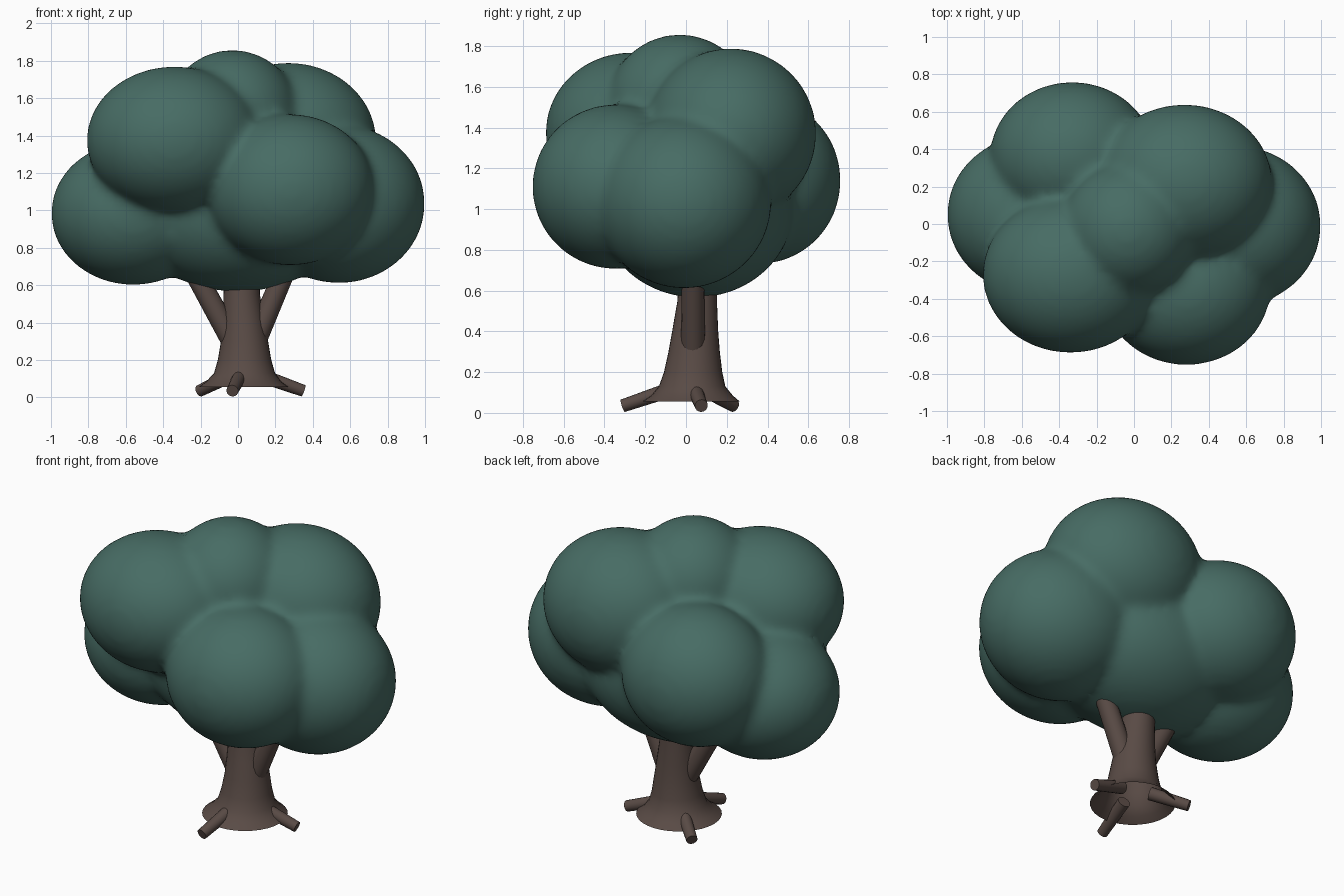
import bpy, bmesh, math
from mathutils import Vector, Matrix

cube = bpy.data.objects.get("Cube")
if cube:
    bpy.data.objects.remove(cube, do_unlink=True)


def material(name, rgb):
    m = bpy.data.materials.new(name)
    m.use_nodes = True
    m.diffuse_color = (*rgb, 1)
    bsdf = m.node_tree.nodes["Principled BSDF"]
    bsdf.inputs["Base Color"].default_value = (*rgb, 1)
    bsdf.inputs["Roughness"].default_value = 0.9
    return m


leaf_green = material("leaf green", (0.063, 0.15, 0.128))
bark_brown = material("bark brown", (0.1, 0.07, 0.06))


def add_object(name, bm, mat):
    me = bpy.data.meshes.new(name)
    bm.to_mesh(me)
    bm.free()
    me.materials.append(mat)
    ob = bpy.data.objects.new(name, me)
    bpy.context.collection.objects.link(ob)
    return ob


def tube(name, rings, axis, sides, cap=True):
    """Skin circles (x, y, z, radius) set square to the axis."""
    bm = bmesh.new()
    turn = Vector(axis).to_track_quat('Z', 'Y')
    loops = []
    for x, y, z, r in rings:
        loop = []
        for i in range(sides):
            a = math.tau * i / sides
            offset = turn @ Vector((r * math.cos(a), r * math.sin(a), 0))
            loop.append(bm.verts.new(Vector((x, y, z)) + offset))
        loops.append(loop)
    for low, high in zip(loops, loops[1:]):
        for i in range(sides):
            j = (i + 1) % sides
            bm.faces.new((low[i], low[j], high[j], high[i]))
    if cap:
        bm.faces.new(loops[0][::-1])
        bm.faces.new(loops[-1])
    ob = add_object(name, bm, bark_brown)
    bpy.ops.object.select_all(action='DESELECT')
    ob.select_set(True)
    bpy.context.view_layer.objects.active = ob
    bpy.ops.object.shade_smooth_by_angle(angle=math.radians(40))
    return ob


def limb(name, start, end, r0, r1):
    axis = Vector(end) - Vector(start)
    return tube(name, [(*start, r0), (*end, r1)], axis, 16)


# Flared trunk, hollow underneath
tube("trunk", [
    (0.03, 0.025, 0.055, 0.24),
    (0.03, 0.03, 0.085, 0.2),
    (0.035, 0.03, 0.13, 0.163),
    (0.035, 0.035, 0.2, 0.143),
    (0.035, 0.04, 0.3, 0.126),
    (0.03, 0.045, 0.4, 0.113),
    (0.02, 0.055, 0.55, 0.097),
    (0.02, 0.06, 0.72, 0.093),
], (0, 0, 1), 32, cap=False)

# Branches reaching into the crown
limb("branch_left", (0.1, 0.035, 0.32), (0.27, 0.035, 0.72), 0.06, 0.055)
limb("branch_right", (-0.04, 0.035, 0.32), (-0.25, 0.02, 0.7), 0.06, 0.055)

# Roots
root_tips = {"root_front": (-0.03, -0.31, 0.035),
             "root_left": (0.35, 0.075, 0.035),
             "root_back_right": (-0.205, 0.235, 0.035)}
for name, tip in root_tips.items():
    inner = Vector((0.03, 0.03, 0.15)).lerp(Vector(tip), 0.3)
    limb(name, inner, tip, 0.038, 0.032)

# Crown: overlapping clumps fused into one soft surface
clumps = [
    ((-0.56, 0.05, 0.985), (0.44, 0.42, 0.385)),   # right side
    ((-0.34, -0.27, 1.375), (0.47, 0.42, 0.395)),  # front right, high
    ((0.28, -0.345, 1.11), (0.45, 0.41, 0.405)),   # front left, low
    ((0.54, -0.01, 1.035), (0.46, 0.43, 0.425)),   # left side
    ((0.27, 0.22, 1.37), (0.47, 0.42, 0.42)),      # back left, high
    ((-0.33, 0.36, 1.14), (0.44, 0.4, 0.41)),      # back right
    ((-0.03, -0.03, 1.5), (0.36, 0.36, 0.358)),    # top
    ((0, 0.05, 1.01), (0.6, 0.48, 0.445)),         # core
]
bm = bmesh.new()
for centre, size in clumps:
    bmesh.ops.create_icosphere(
        bm, subdivisions=4, radius=1,
        matrix=Matrix.Translation(centre) @ Matrix.Diagonal((*size, 1)))
crown = add_object("crown", bm, leaf_green)
fuse = crown.modifiers.new("fuse", 'REMESH')
fuse.mode = 'VOXEL'
fuse.voxel_size = 0.025
fuse.use_smooth_shade = True
soften = crown.modifiers.new("soften", 'SMOOTH')
soften.factor = 0.5
soften.iterations = 12
